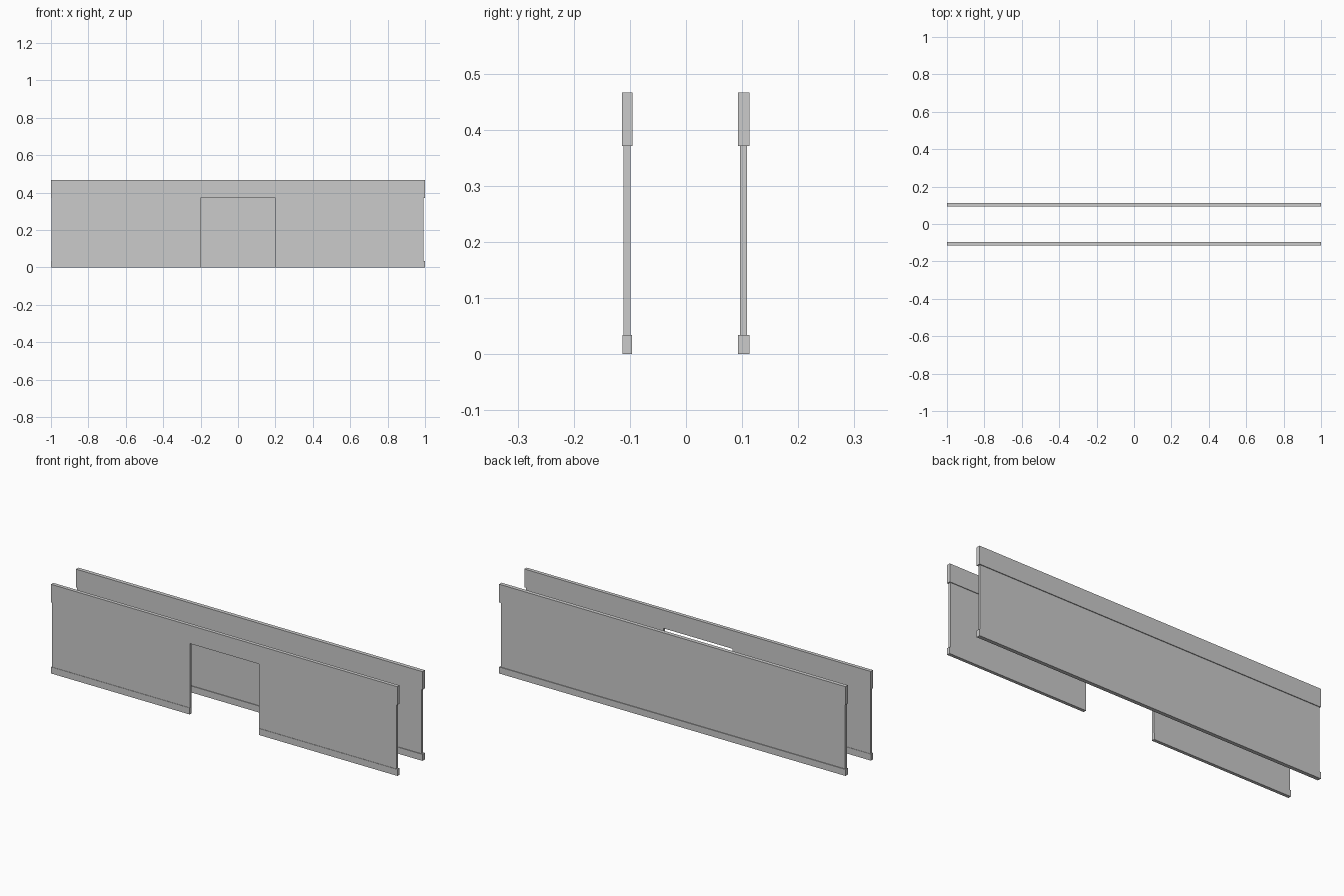
import bpy
import bmesh
from mathutils import Vector

if "Cube" in bpy.data.objects:
    bpy.data.objects.remove(bpy.data.objects["Cube"])


def box(name, x, y, z):
    """Box spanning the (min, max) pairs on each axis."""
    bm = bmesh.new()
    bmesh.ops.create_cube(bm, size=1)
    for v in bm.verts:
        v.co = Vector(r[0] if c < 0 else r[1] for c, r in zip(v.co, (x, y, z)))
    mesh = bpy.data.meshes.new(name)
    bm.to_mesh(mesh)
    bm.free()
    bpy.context.collection.objects.link(bpy.data.objects.new(name, mesh))


SKIRT_TOP, PANEL_TOP, TOP = 0.034, 0.371, 0.466
END, PANEL_LEFT, PANEL_RIGHT, DOOR = 1.0, -0.996, 0.993, 0.2

# Front wall: header across the doorway, panel and skirting either side
box("front_header", (-END, END), (-0.114, -0.095), (PANEL_TOP, TOP))
for side, panel_x, skirt_x in (
    ("left", (PANEL_LEFT, -DOOR), (-END, -DOOR)),
    ("right", (DOOR, PANEL_RIGHT), (DOOR, END)),
):
    box(f"front_panel_{side}", panel_x, (-0.111, -0.0985), (SKIRT_TOP, PANEL_TOP))
    box(f"front_skirting_{side}", skirt_x, (-0.113, -0.0965), (0, SKIRT_TOP))

# Back wall: unbroken header, panel and skirting
box("back_header", (-END, END), (0.0925, 0.113), (PANEL_TOP, TOP))
box("back_panel", (PANEL_LEFT, PANEL_RIGHT), (0.0965, 0.109), (SKIRT_TOP, PANEL_TOP))
box("back_skirting", (-END, END), (0.093, 0.113), (0, SKIRT_TOP))
